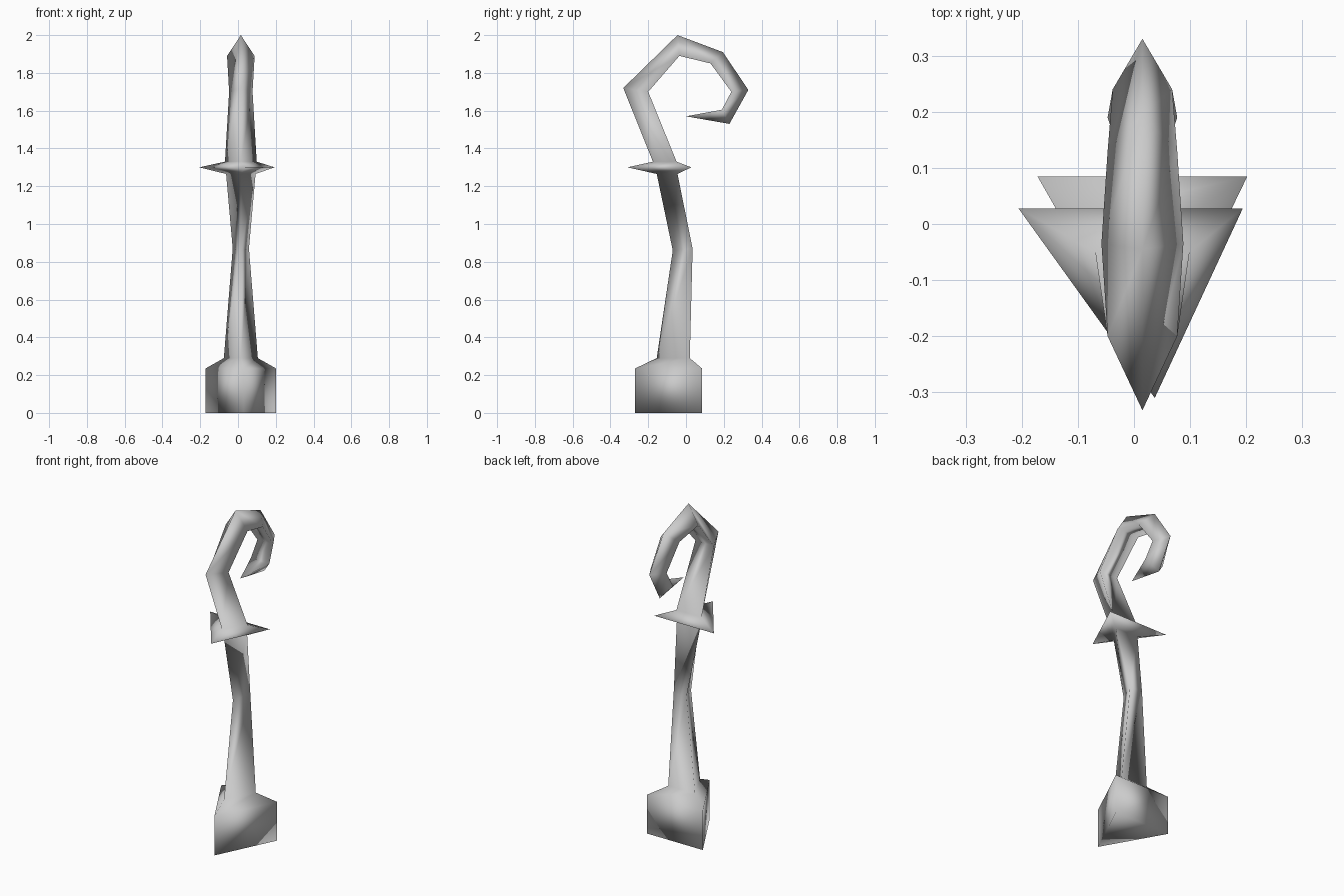
import bpy
import bmesh
from mathutils import Vector

cube = bpy.data.objects.get("Cube")
if cube:
    bpy.data.objects.remove(cube, do_unlink=True)

# One grey for the whole staff
grey = bpy.data.materials.new("plain_grey")
grey.use_nodes = True
colour = (0.6, 0.6, 0.6, 1.0)
grey.diffuse_color = colour
grey.node_tree.nodes["Principled BSDF"].inputs["Base Color"].default_value = colour


def triangle(bm, ridge, inner, half_width, centre=0.015, ridge_x=0.015):
    """Triangular section: one ridge corner and two inner corners, given as (y, z)."""
    corners = [(ridge_x, *ridge), (centre + half_width, *inner), (centre - half_width, *inner)]
    return [bm.verts.new(Vector(c)) for c in corners]


def bridge(bm, lower, upper):
    for i in range(len(lower)):
        j = (i + 1) % len(lower)
        bm.faces.new((lower[i], lower[j], upper[j], upper[i]))


bm = bmesh.new()
sections = [
    # Foot block
    triangle(bm, (-0.27, 0), (0.085, 0), 0.187, ridge_x=0.03),
    triangle(bm, (-0.27, 0.235), (0.085, 0.235), 0.187, ridge_x=0.03),
    # Shaft
    triangle(bm, (-0.155, 0.29), (0.02, 0.29), 0.09),
    triangle(bm, (-0.07, 0.86), (0.035, 0.87), 0.043),
    triangle(bm, (-0.155, 1.265), (-0.045, 1.265), 0.078),
    # Collar
    triangle(bm, (-0.31, 1.3), (0.028, 1.3), 0.2, centre=-0.006, ridge_x=0.037),
    triangle(bm, (-0.175, 1.33), (-0.05, 1.33), 0.084),
    # Crook
    triangle(bm, (-0.332, 1.72), (-0.2, 1.7), 0.062),
    triangle(bm, (-0.045, 2), (-0.035, 1.89), 0.073),
    triangle(bm, (0.195, 1.91), (0.13, 1.85), 0.062),
    triangle(bm, (0.33, 1.71), (0.24, 1.7), 0.053),
    triangle(bm, (0.23, 1.53), (0.19, 1.605), 0.062),
]
for lower, upper in zip(sections, sections[1:]):
    bridge(bm, lower, upper)

# Underside and pointed tip
bm.faces.new(sections[0])
tip = bm.verts.new((0.015, 0, 1.57))
last = sections[-1]
for i in range(len(last)):
    bm.faces.new((last[i], last[(i + 1) % len(last)], tip))
bmesh.ops.recalc_face_normals(bm, faces=bm.faces)

# Smooth shading over the whole form
for face in bm.faces:
    face.smooth = True

mesh = bpy.data.meshes.new("crook_staff")
bm.to_mesh(mesh)
bm.free()
mesh.materials.append(grey)
staff = bpy.data.objects.new("crook_staff", mesh)
bpy.context.collection.objects.link(staff)
